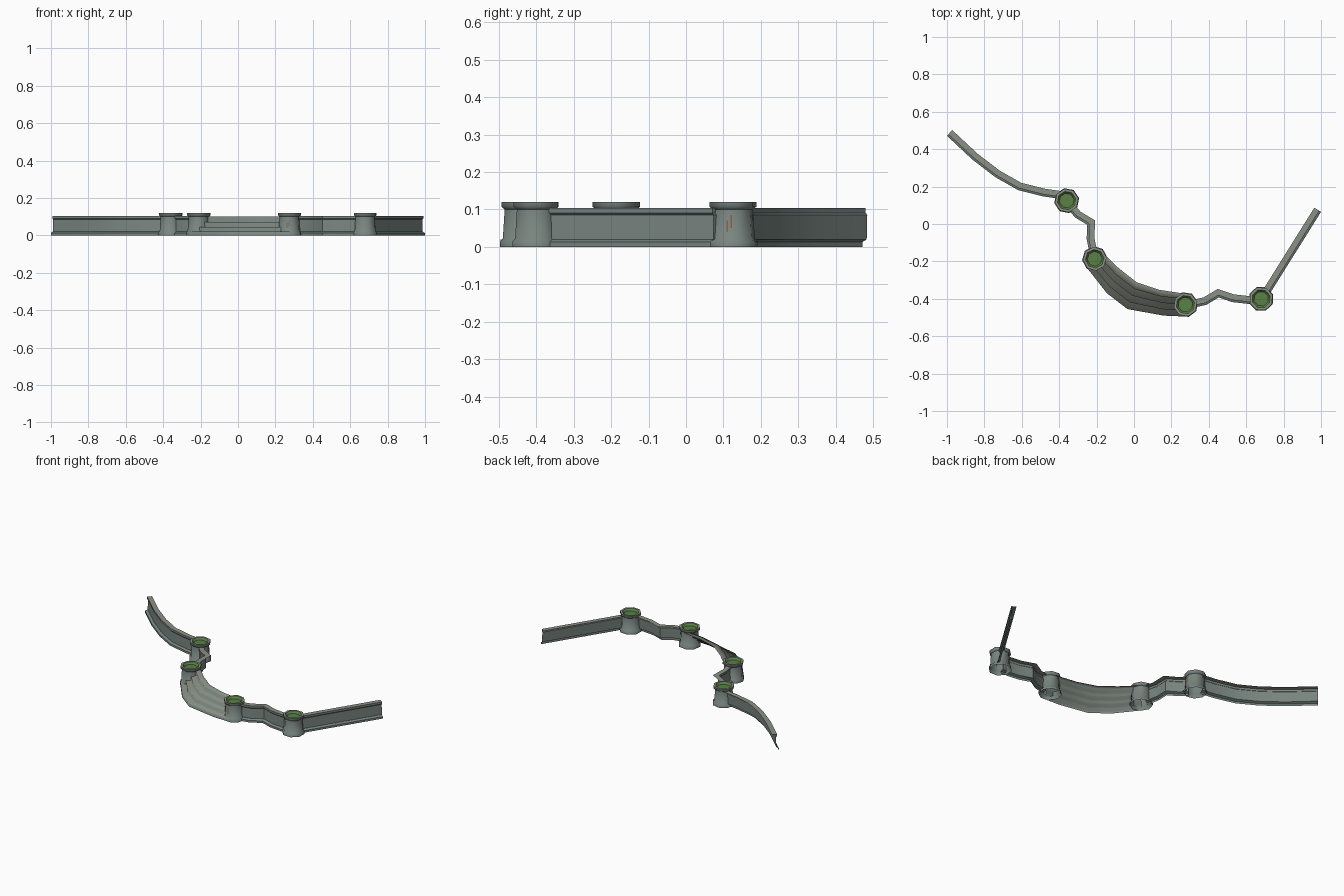
import bpy, bmesh, math
from mathutils import Vector

if "Cube" in bpy.data.objects:
    bpy.data.objects.remove(bpy.data.objects["Cube"])


def mat(name, c):
    m = bpy.data.materials.new(name)
    m.diffuse_color = (*c, 1)
    m.use_nodes = True
    m.node_tree.nodes["Principled BSDF"].inputs["Base Color"].default_value = m.diffuse_color
    return m


STONE = mat("stone_grey", (0.19, 0.235, 0.215))
TOP = mat("walkway_stone", (0.26, 0.285, 0.235))
GRASS = mat("grass_green", (0.10, 0.22, 0.06))
RUST = mat("rust_brick", (0.26, 0.11, 0.06))


def finish(bm, name, mats, angle=None):
    me = bpy.data.meshes.new(name)
    bm.to_mesh(me)
    bm.free()
    for m in mats:
        me.materials.append(m)
    ob = bpy.data.objects.new(name, me)
    bpy.context.collection.objects.link(ob)
    if angle:
        bpy.ops.object.select_all(action='DESELECT')
        ob.select_set(True)
        bpy.context.view_layer.objects.active = ob
        bpy.ops.object.shade_smooth_by_angle(angle=math.radians(angle))
    return ob


# Wall section, open at the back: foot, recessed face, cap lip, walkway
# (distance outward, height)
PROFILE = [(0.021, 0.0), (0.021, 0.013), (0.006, 0.02), (0.004, 0.085),
           (0.010, 0.091), (0.010, 0.104), (-0.021, 0.104)]


def wall(name, pts):
    pts = [Vector(p) for p in pts]
    bm = bmesh.new()
    rings = []
    for i, p in enumerate(pts):
        a = (p - pts[i - 1]).normalized() if i else None
        b = (pts[i + 1] - p).normalized() if i < len(pts) - 1 else None
        a, b = a or b, b or a
        t = (a + b).normalized()
        out = Vector((t.y, -t.x)) / max(t.dot(a), 0.6)
        rings.append([bm.verts.new((p.x + out.x * w, p.y + out.y * w, z)) for w, z in PROFILE])
    last = len(PROFILE) - 2
    for r, s in zip(rings, rings[1:]):
        for j in range(last + 1):
            f = bm.faces.new((r[j], s[j], s[j + 1], r[j + 1]))
            f.material_index = 1 if j == last else 0
    finish(bm, name, [STONE, TOP], 40)


B = [(-0.36, 0.125), (-0.21, -0.186), (0.275, -0.431), (0.68, -0.4)]

# Walls between the bastions
wall("west_curved_wall", [(-0.986, 0.487), (-0.85, 0.36), (-0.73, 0.268),
                          (-0.61, 0.2), (-0.48, 0.168), (-0.39, 0.155)])
wall("inner_kinked_wall", [(-0.335, 0.09), (-0.30, 0.05), (-0.23, 0.008), (-0.232, -0.08),
                           (-0.215, -0.16)])
wall("south_kinked_wall", [(0.3, -0.43), (0.38, -0.412), (0.45, -0.37), (0.53, -0.397),
                           (0.61, -0.406), (0.65, -0.404)])
wall("east_straight_wall", [(0.7, -0.375), (0.982, 0.076)])

# Stepped terrace, an open stepped sheet descending outward
INNER = [(-0.165, -0.155), (-0.08, -0.238), (0.015, -0.312), (0.135, -0.352), (0.275, -0.373)]
OUTER = [(-0.255, -0.23), (-0.145, -0.37), (-0.035, -0.455), (0.16, -0.49), (0.275, -0.495)]
LEVELS = [0.1, 0.072, 0.046, 0.02]
bm = bmesh.new()
rings = []
for i, o in zip(INNER, OUTER):
    i, o = Vector(i), Vector(o)
    r = [bm.verts.new((i.x, i.y, LEVELS[0]))]
    for k, z in enumerate(LEVELS):
        q = i.lerp(o, (k + 1) / 4)
        r.append(bm.verts.new((q.x, q.y, z)))
        r.append(bm.verts.new((q.x, q.y, LEVELS[k + 1] if k < 3 else 0.0)))
    rings.append(r)
for r, s in zip(rings, rings[1:]):
    for j in range(len(r) - 1):
        f = bm.faces.new((r[j], r[j + 1], s[j + 1], s[j]))
        f.material_index = 1 - j % 2
finish(bm, "stepped_terrace", [STONE, TOP], 100)


# Octagonal bastions with foot, rim and sunken grass floor
def bastion(name, c, turn):
    prof = [(0.068, 0), (0.068, 0.014), (0.06, 0.022), (0.055, 0.1), (0.064, 0.107),
            (0.064, 0.12), (0.05, 0.12), (0.04, 0.107)]
    bm = bmesh.new()
    rings = [[bm.verts.new((c[0] + r * math.cos(turn + a * math.pi / 4),
                            c[1] + r * math.sin(turn + a * math.pi / 4), z))
              for a in range(8)] for r, z in prof]
    for k, (r, s) in enumerate(zip(rings, rings[1:])):
        for j in range(8):
            f = bm.faces.new((r[j], r[(j + 1) % 8], s[(j + 1) % 8], s[j]))
            f.material_index = {5: 1, 6: 2}.get(k, 0)
    f = bm.faces.new(rings[-1])
    f.material_index = 2
    finish(bm, name, [STONE, TOP, GRASS], 50)


TURNS = (0.2, 0.1, 0.25, 0.35)
for n, (c, turn) in enumerate(zip(B, TURNS)):
    bastion(f"bastion_{n + 1}", c, turn)


# Thin rusty brick streaks on bastion sides
def streak(name, c, ang, turn):
    k = round((ang - turn - math.pi / 8) / (math.pi / 4))
    a = turn + math.pi / 8 + k * math.pi / 4
    d, s = Vector((math.cos(a), math.sin(a))), Vector((-math.sin(a), math.cos(a)))
    bm = bmesh.new()
    for off, z0, z1 in ((-0.007, 0.04, 0.07), (0.004, 0.05, 0.085)):
        vs = []
        for w, z in ((off, z0), (off + 0.004, z0), (off + 0.004, z1), (off, z1)):
            r = (0.06 - 0.005 * (z - 0.022) / 0.078) * math.cos(math.pi / 8) + 0.0008
            p = Vector(c) + d * r + s * w
            vs.append(bm.verts.new((p.x, p.y, z)))
        bm.faces.new(vs)
    finish(bm, name, [RUST])


streak("brick_streak_east", B[0], 0, TURNS[0])
streak("brick_streak_south", B[2], -math.pi / 2, TURNS[2])
